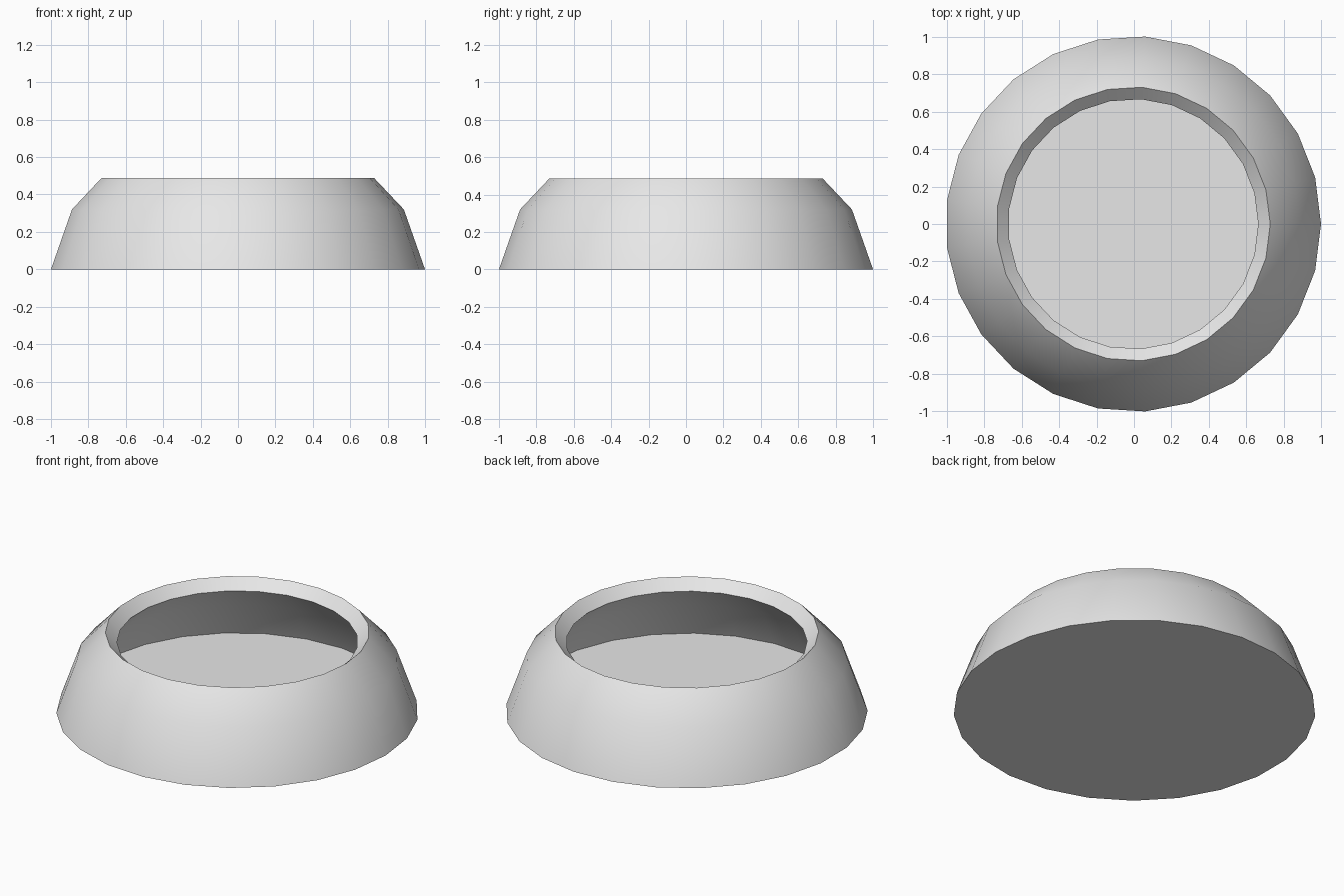
import bpy
import bmesh
from math import cos, sin, tau

cube = bpy.data.objects.get("Cube")
if cube:
    bpy.data.objects.remove(cube, do_unlink=True)

SIDES = 25
PROFILE = [(1.002, 0.0), (0.889, 0.32), (0.731, 0.487)]  # radius, height

# Single grey material
grey = bpy.data.materials.new("light_grey")
grey.use_nodes = True
colour = (0.8, 0.8, 0.8, 1.0)
grey.diffuse_color = colour
grey.node_tree.nodes["Principled BSDF"].inputs["Base Color"].default_value = colour

# Outer skin of the bowl: stacked rings with a flat base
bm = bmesh.new()
rings = [[bm.verts.new((r * cos(tau * i / SIDES), r * sin(tau * i / SIDES), z))
          for i in range(SIDES)] for r, z in PROFILE]
bm.faces.new(list(reversed(rings[0])))
for low, high in zip(rings, rings[1:]):
    for i in range(SIDES):
        j = (i + 1) % SIDES
        bm.faces.new((low[i], low[j], high[j], high[i]))
mesh = bpy.data.meshes.new("bowl")
bm.to_mesh(mesh)
bm.free()
mesh.materials.append(grey)

bowl = bpy.data.objects.new("bowl", mesh)
bowl.location.x = -0.004
bpy.context.collection.objects.link(bowl)
bpy.context.view_layer.objects.active = bowl
bowl.select_set(True)

# Wall thickness, giving the slanted rim and the undercut hollow
shell = bowl.modifiers.new("wall_thickness", 'SOLIDIFY')
shell.thickness = 0.088
shell.offset = -1
bpy.ops.object.modifier_apply(modifier=shell.name)

# Smooth sides, crisp rim and base
bpy.ops.object.shade_smooth_by_angle()
